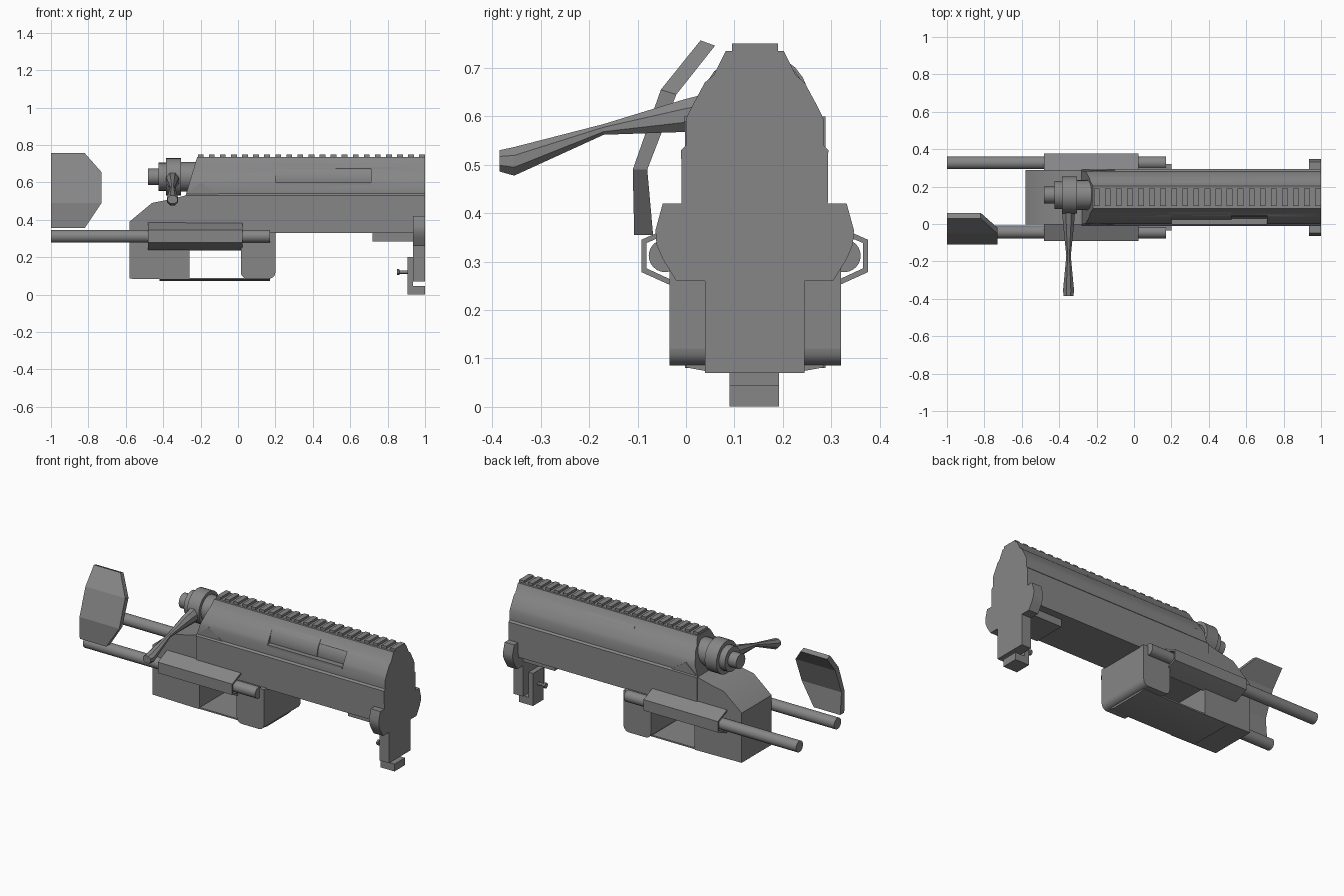
import bpy, bmesh, math
from mathutils import Vector

cube = bpy.data.objects.get("Cube")
if cube:
    bpy.data.objects.remove(cube, do_unlink=True)

metal = bpy.data.materials.new("gunmetal grey")
metal.use_nodes = True
GREY = (0.24, 0.24, 0.245, 1)
metal.diffuse_color = GREY
metal.node_tree.nodes["Principled BSDF"].inputs["Base Color"].default_value = GREY

MID = 0.142  # symmetry plane of the body


def finish(name, bm, smooth=True):
    bmesh.ops.recalc_face_normals(bm, faces=bm.faces)
    mesh = bpy.data.meshes.new(name)
    bm.to_mesh(mesh)
    bm.free()
    mesh.materials.append(metal)
    obj = bpy.data.objects.new(name, mesh)
    bpy.context.collection.objects.link(obj)
    if smooth:
        shade(obj)
    return obj


def select(obj):
    bpy.ops.object.select_all(action='DESELECT')
    obj.select_set(True)
    bpy.context.view_layer.objects.active = obj


def shade(obj):
    select(obj)
    bpy.ops.object.shade_smooth_by_angle(angle=math.radians(30))


def apply(obj, kind, **settings):
    select(obj)
    mod = obj.modifiers.new(kind.title(), kind)
    for key, value in settings.items():
        setattr(mod, key, value)
    bpy.ops.object.modifier_apply(modifier=mod.name)
    shade(obj)


def loft(name, rings, smooth=True):
    """Skin a list of matching closed rings and cap both ends."""
    bm = bmesh.new()
    loops = [[bm.verts.new(p) for p in ring] for ring in rings]
    n = len(loops[0])
    for a, b in zip(loops, loops[1:]):
        for i in range(n):
            j = (i + 1) % n
            bm.faces.new((a[i], a[j], b[j], b[i]))
    bm.faces.new(loops[0])
    bm.faces.new(loops[-1])
    return finish(name, bm, smooth)


def along_x(name, pts, x0, x1):
    return loft(name, [[(x, y, z) for y, z in pts] for x in (x0, x1)])


def along_y(name, pts, y0, y1):
    return loft(name, [[(x, y, z) for x, z in pts] for y in (y0, y1)])


def box(name, x, y, z):
    return along_x(name, [(y[0], z[0]), (y[1], z[0]), (y[1], z[1]), (y[0], z[1])], *x)


def turned(name, y, z, steps, sides=24):
    """Round part along x from (x, radius) steps."""
    angles = [math.tau * i / sides for i in range(sides)]
    return loft(name, [[(x, y + r * math.cos(a), z + r * math.sin(a)) for a in angles]
                       for x, r in steps])


def symmetric(half):
    return [(MID - w, z) for w, z in half] + [(MID + w, z) for w, z in reversed(half)]


# Receiver body with a raked rear end
half = [(0.150, 0.33), (0.152, 0.53), (0.142, 0.54), (0.142, 0.595), (0.13, 0.62),
        (0.103, 0.67), (0.085, 0.685), (0.06, 0.735)]
section = symmetric(half)
body = loft("receiver_body", [
    [(-0.28 + 0.3 * max(0, z - 0.53), y, z) for y, z in section],
    [(0.995, y, z) for y, z in section]])

# Ejection port with the bolt inside
cutter = box("port_cutter", (0.2, 0.71), (-0.05, 0.05), (0.595, 0.675))
apply(body, 'BOOLEAN', operation='DIFFERENCE', object=cutter)
bpy.data.objects.remove(cutter, do_unlink=True)
turned("bolt_front", MID, 0.61, [(0.52, 0.112), (0.72, 0.112)], 16)
turned("bolt_rear", MID, 0.61, [(0.19, 0.118), (0.52, 0.118)], 16)
box("port_lip", (0.2, 0.71), (-0.004, 0.03), (0.588, 0.6))

# Top rail
box("rail_base", (-0.21, 1.0), (0.095, 0.19), (0.72, 0.736))
for i in range(21):
    x = -0.215 + i * 0.0592
    box("rail_tooth", (x, x + 0.031), (0.095, 0.19), (0.73, 0.75))

# Front cap with rounded ears
along_x("front_cap", symmetric([
    (0.103, 0.07), (0.103, 0.26), (0.162, 0.26), (0.19, 0.305), (0.203, 0.335),
    (0.205, 0.365), (0.19, 0.42), (0.15, 0.42), (0.15, 0.50)]), 0.935, 1.0)
along_x("front_face", section, 0.99, 1.0)
box("under_block", (0.72, 0.94), (0.04, 0.245), (0.285, 0.34))

# Hook and screw below the cap
along_y("hook", [(0.905, 0), (1.0, 0), (1.0, 0.045), (0.935, 0.045),
                 (0.935, 0.2), (0.905, 0.2)], 0.09, 0.192)
turned("hook_screw", MID, 0.12, [(0.85, 0.016), (0.862, 0.016), (0.864, 0.009), (0.91, 0.009)], 12)

# Stock shell: rear block and bridge over the opening
along_y("stock", [(-0.58, 0.085), (-0.26, 0.08), (-0.26, 0.25), (0.03, 0.25), (0.03, 0.45),
                  (-0.2, 0.6), (-0.28, 0.53), (-0.36, 0.51), (-0.46, 0.49), (-0.58, 0.39)],
        -0.002, 0.288)
along_x("bottom_plate", symmetric([(0.103, 0.074), (0.142, 0.081), (0.142, 0.09)]), -0.42, 0.17)
well = box("magazine_well", (0.015, 0.2), (-0.034, 0.32), (0.085, 0.335))
bm = bmesh.new()
bm.from_mesh(well.data)
low = [e for e in bm.edges if all(v.co.z < 0.1 for v in e.verts)
       and abs(e.verts[0].co.x - e.verts[1].co.x) < 0.01]
bmesh.ops.bevel(bm, geom=low, offset=0.035, segments=5, profile=0.5, affect='EDGES')
bm.to_mesh(well.data)
bm.free()
shade(well)

# Side rods and their open sleeves, mirrored about the body
shell = [(0.01, 0.235), (-0.03, 0.25), (-0.092, 0.278), (-0.092, 0.345), (0.01, 0.39),
         (0.01, 0.378), (-0.082, 0.338), (-0.082, 0.286), (-0.03, 0.262), (0.01, 0.247)]
for side, flip in (("right", 1), ("left", -1)):
    def mirror(y):
        return MID + flip * (y - MID)
    turned(side + "_rod", mirror(-0.043), 0.312, [(-1.0, 0.034), (0.17, 0.034)])
    along_x(side + "_sleeve", [(mirror(y), z) for y, z in shell], -0.48, 0.025)

# Curved cheek plate with clipped corners
outline = [(-1.0, 0.355), (-0.82, 0.355), (-0.73, 0.49), (-0.73, 0.655), (-0.82, 0.757), (-1.0, 0.757)]
curve = [(-0.107, 0.355), (-0.11, 0.49), (-0.052, 0.655), (0.03, 0.757)]
inner = [(-0.068, 0.355), (-0.08, 0.49), (-0.02, 0.645), (0.06, 0.746)]
edge_x = [p[0] for p in outline[1:5]]
loft("cheek_plate", [[(-1.0, *o), (ex, *o), (ex, *i), (-1.0, *i)]
                     for ex, o, i in zip(edge_x, curve, inner)], False)

# Bolt shroud and handle
turned("bolt_shroud", 0.155, 0.63, [
    (-0.48, 0.045), (-0.425, 0.045), (-0.425, 0.075), (-0.385, 0.075), (-0.385, 0.1),
    (-0.305, 0.1), (-0.305, 0.08), (-0.2, 0.08)])
stations = [(0.1, 0.615, 0.04, 0.05), (0.0, 0.602, 0.032, 0.037), (-0.17, 0.573, 0.013, 0.012),
            (-0.355, 0.507, 0.032, 0.032), (-0.385, 0.508, 0.028, 0.024)]
loft("bolt_handle", [
    [(-0.35 + rx * math.cos(a), y, z + rz * math.sin(a))
     for a in (math.tau * (i + 0.5) / 8 for i in range(8))]
    for y, z, rx, rz in stations], False)
